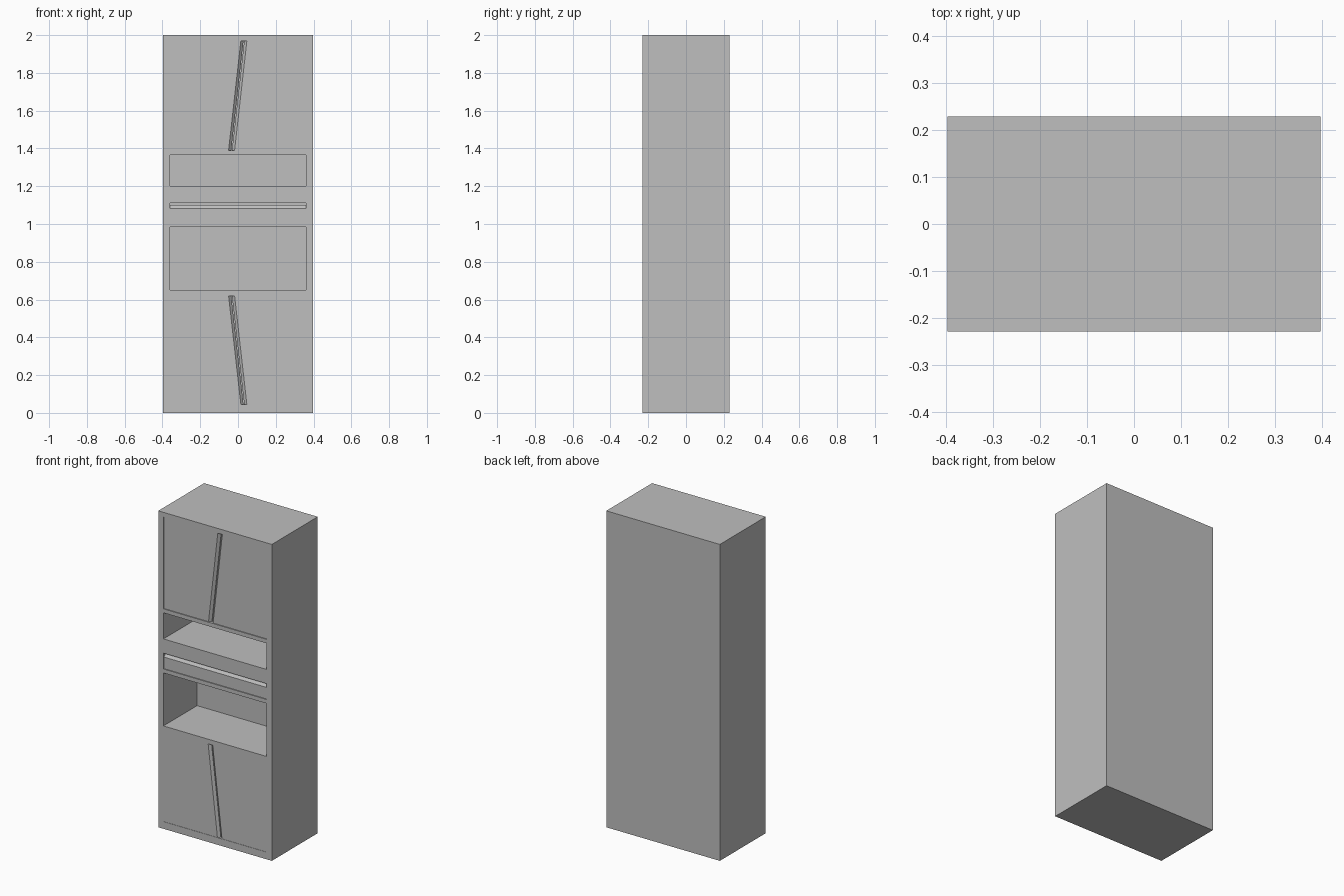
import bpy
import bmesh

cube = bpy.data.objects.get("Cube")
if cube:
    bpy.data.objects.remove(cube, do_unlink=True)

grey = bpy.data.materials.new("cabinet grey")
grey.use_nodes = True
colour = (0.52, 0.52, 0.52, 1)
grey.diffuse_color = colour
grey.node_tree.nodes["Principled BSDF"].inputs["Base Color"].default_value = colour

W, D, H = 0.397, 0.229, 2.0     # half width, half depth, height
INNER = 0.361                   # half width of the bays
BACK = 0.107                    # rear wall of the bays
GROOVE, GAP, CHAMFER, THICK = 0.016, 0.002, 0.014, 0.024


def loft(name, loops):
    """Closed solid through (y, [(x, z), ...]) outlines from front to back."""
    bm = bmesh.new()
    rings = [[bm.verts.new((x, y, z)) for x, z in pts] for y, pts in loops]
    bm.faces.new(rings[0])
    bm.faces.new(rings[-1][::-1])
    for a, b in zip(rings, rings[1:]):
        for i in range(len(a)):
            j = (i + 1) % len(a)
            bm.faces.new((a[i], a[j], b[j], b[i]))
    bmesh.ops.recalc_face_normals(bm, faces=bm.faces)
    mesh = bpy.data.meshes.new(name)
    bm.to_mesh(mesh)
    bm.free()
    mesh.materials.append(grey)
    obj = bpy.data.objects.new(name, mesh)
    bpy.context.collection.objects.link(obj)
    return obj


def rect(x0, x1, z0, z1):
    return [(x0, z0), (x1, z0), (x1, z1), (x0, z1)]


# Carcass with five bays cut into the front
bays = {
    "lower_cupboard": (0.045, 0.62),
    "lower_niche": (0.65, 0.985),
    "drawer": (1.01, 1.11),
    "upper_niche": (1.20, 1.365),
    "upper_cupboard": (1.39, 1.97),
}
carcass = loft("carcass", [(y, rect(-W, W, 0, H)) for y in (-D, D)])
bpy.context.view_layer.objects.active = carcass
for bay, (z0, z1) in bays.items():
    cutter = loft(bay + "_cutter",
                  [(y, rect(-INNER, INNER, z0, z1)) for y in (-D - 0.1, BACK)])
    cutter.hide_render = True
    mod = carcass.modifiers.new(bay, 'BOOLEAN')
    mod.operation = 'DIFFERENCE'
    mod.solver = 'EXACT'
    mod.object = cutter
    bpy.ops.object.modifier_apply(modifier=mod.name)
    bpy.data.objects.remove(cutter, do_unlink=True)


# Door pairs meeting at a slanted, chamfered finger groove
def door(name, side, bay, x_bottom, x_top, recess):
    z0, z1 = bays[bay]
    y = -D + recess

    def outline(inset):
        return [(side * INNER, z0), (x_bottom + side * inset, z0),
                (x_top + side * inset, z1), (side * INNER, z1)]

    loft(name, [(y, outline(GROOVE)), (y + CHAMFER, outline(GAP)),
                (y + THICK, outline(GAP))])


for label, side in (("left", 1), ("right", -1)):
    door("upper_door_" + label, side, "upper_cupboard", -0.034, 0.031, 0.006)
    door("lower_door_" + label, side, "lower_cupboard", 0.031, -0.034, 0.002)

# Drawer front with a chamfered top edge as its grip
z0, z1 = bays["drawer"]
y = -D + 0.006
loft("drawer_front", [
    (y, rect(-INNER, INNER, z0, z1 - 0.027)),
    (y + CHAMFER, rect(-INNER, INNER, z0, z1 - 0.010)),
    (y + THICK, rect(-INNER, INNER, z0, z1 - 0.010)),
])
